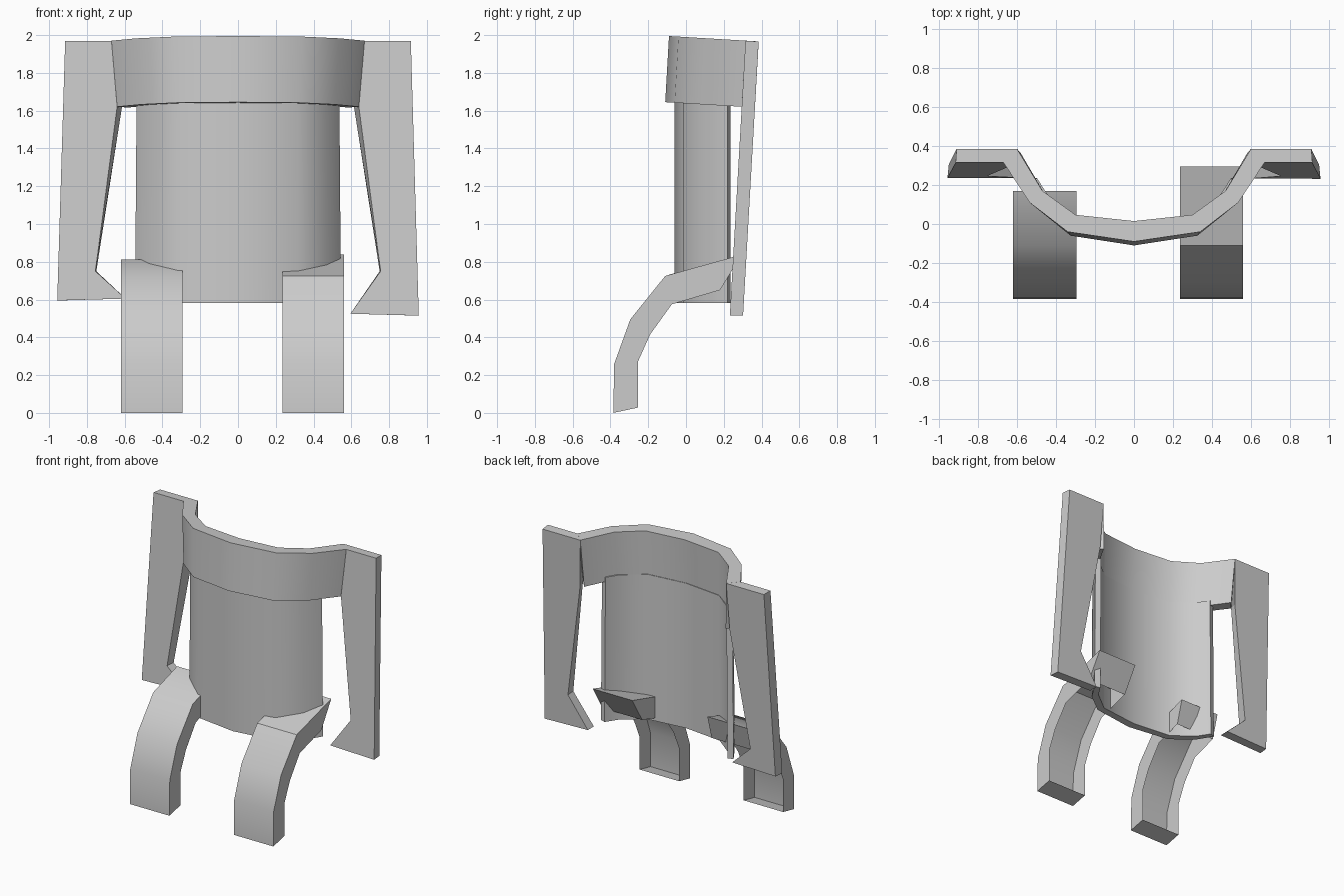
import bpy, bmesh, math

if "Cube" in bpy.data.objects:
    bpy.data.objects.remove(bpy.data.objects["Cube"])


def loft(name, rings, closed=True, smooth=True):
    """Skin a list of equal-length cross-sections and cap both ends."""
    bm = bmesh.new()
    vs = [[bm.verts.new(p) for p in ring] for ring in rings]
    n = len(vs[0])
    for a, b in zip(vs, vs[1:]):
        for i in range(n if closed else n - 1):
            j = (i + 1) % n
            bm.faces.new((a[i], a[j], b[j], b[i]))
    bm.faces.new(vs[0][::-1])
    bm.faces.new(vs[-1])
    bmesh.ops.recalc_face_normals(bm, faces=bm.faces)
    mesh = bpy.data.meshes.new(name)
    bm.to_mesh(mesh)
    bm.free()
    ob = bpy.data.objects.new(name, mesh)
    bpy.context.collection.objects.link(ob)
    if smooth:
        bpy.ops.object.select_all(action='DESELECT')
        ob.select_set(True)
        bpy.context.view_layer.objects.active = ob
        bpy.ops.object.shade_smooth_by_angle(angle=math.radians(35))
    return ob


def mirrored(half):
    """Full left-to-right path from its right half (first point at x = 0)."""
    return [(-x, y) for x, y in half[:0:-1]] + half


# Upper band: curved plate, leaning slightly forward at the bottom
band_front = mirrored([(0, -0.09), (0.34, -0.04), (0.535, 0.11), (0.67, 0.315)])
band_back = mirrored([(0, 0.015), (0.30, 0.047), (0.47, 0.17), (0.60, 0.385)])
rings = []
for (fx, fy), (bx, by) in zip(band_front, band_back):
    zf, zb = 1.995 - 0.06 * (fy + 0.09), 1.995 - 0.06 * (by + 0.09)
    rings.append([(fx, fy, zf), (bx, by, zb),
                  (bx * 0.97, by - 0.02, zb - 0.35), (fx * 0.955, fy - 0.02, zf - 0.35)])
loft("upper_band", rings)

# Main curved panel, hanging from the band
panel_front = mirrored([(0, -0.06), (0.32, -0.015), (0.47, 0.10), (0.545, 0.22)])
panel_back = mirrored([(0, 0.0), (0.30, 0.033), (0.45, 0.15), (0.505, 0.235)])
rings = []
for (fx, fy), (bx, by) in zip(panel_front, panel_back):
    rings.append([(fx * 0.985, fy, 1.66), (bx * 0.985, by, 1.66),
                  (bx, by, 0.583), (fx, fy, 0.583)])
loft("curved_panel", rings)


# Side arms: leaning flat plates with a hooked lower end
def arm(name, side, bottom, tip_z):
    front = [(0.67, 1.97), (0.915, 1.97), (0.957, bottom),
             (0.595, tip_z), (0.755, 0.75), (0.64, 1.62)]
    back = [(0.60, 1.966), (0.91, 1.966), (0.95, bottom),
            (0.595, tip_z), (0.75, 0.75), (0.615, 1.615)]

    def lean(z):
        return 0.315 - (1.97 - z) * 0.057
    loft(name, [[(side * x, lean(z), z) for x, z in front],
                [(side * x, lean(z) + 0.07, z) for x, z in back]], smooth=False)


arm("right_arm", 1, 0.515, 0.525)
arm("left_arm", -1, 0.595, 0.605)


# Legs: curved channels, open at the rear, closed at both ends
def leg(name, x0, x1, top_outer, top_inner):
    outer = [(-0.385, 0.0), (-0.38, 0.26), (-0.295, 0.495), (-0.11, 0.725), top_outer]
    inner = [(-0.255, 0.028), (-0.255, 0.27), (-0.19, 0.415), (-0.075, 0.575), top_inner]
    loft(name, [[(x0, *i), (x0, *o), (x1, *o), (x1, *i)]
                for o, i in zip(outer, inner)], closed=False)


leg("right_leg", 0.235, 0.56, (0.295, 0.838), (0.18, 0.65))
leg("left_leg", -0.62, -0.295, (0.17, 0.812), (0.12, 0.635))
